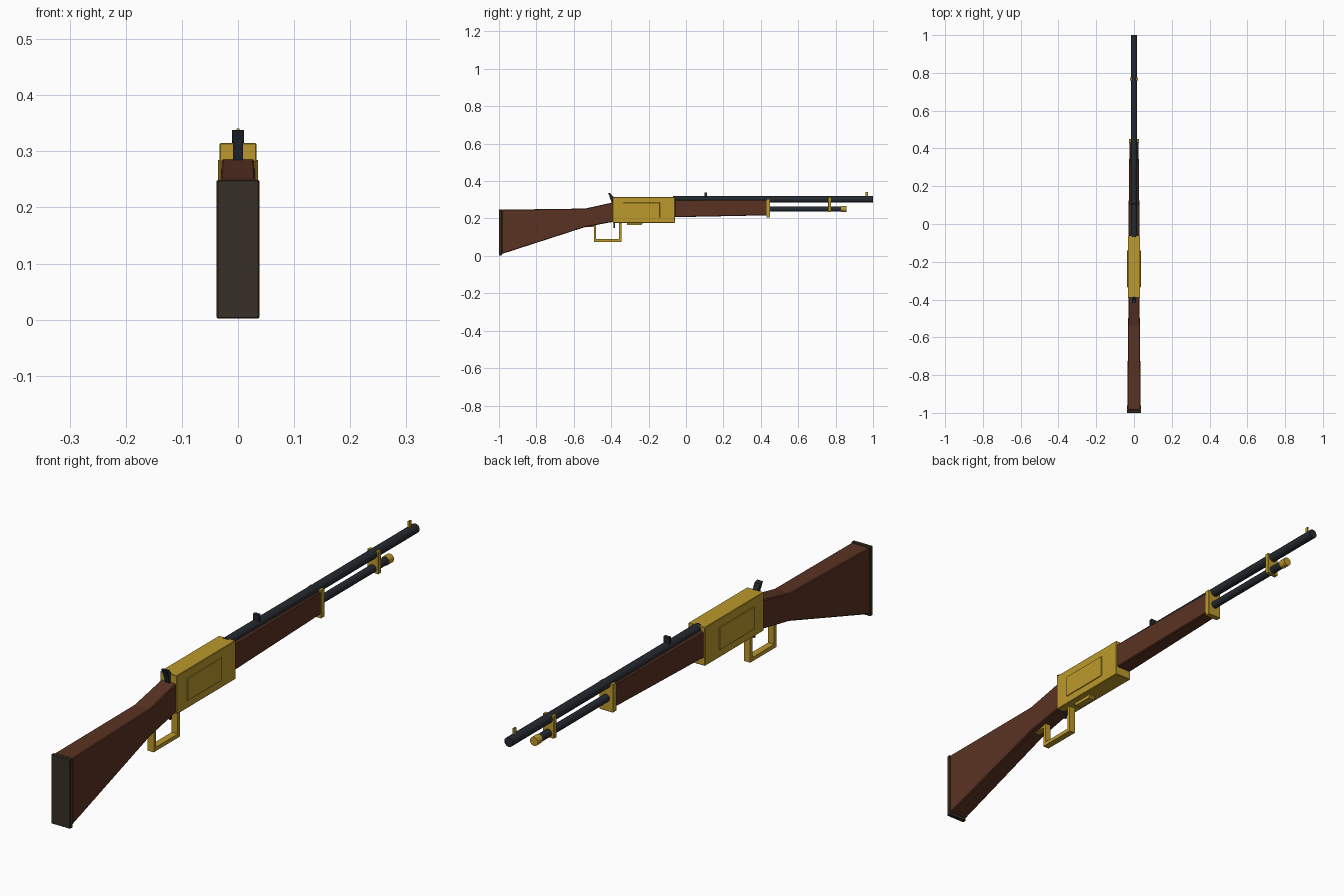
import bpy, bmesh, math
from mathutils import Matrix, Vector

if "Cube" in bpy.data.objects:
    bpy.data.objects.remove(bpy.data.objects["Cube"], do_unlink=True)


def material(name, rgb):
    m = bpy.data.materials.new(name)
    m.use_nodes = True
    m.diffuse_color = (*rgb, 1)
    m.node_tree.nodes["Principled BSDF"].inputs["Base Color"].default_value = (*rgb, 1)
    return m


brass = material("brass", (0.5, 0.32, 0.025))
wood = material("walnut wood", (0.1, 0.032, 0.016))
steel = material("blued steel", (0.018, 0.023, 0.03))
rubber = material("dark butt pad", (0.04, 0.029, 0.019))


def finish(name, bm, mat):
    bmesh.ops.recalc_face_normals(bm, faces=bm.faces)
    mesh = bpy.data.meshes.new(name)
    bm.to_mesh(mesh)
    bm.free()
    mesh.materials.append(mat)
    ob = bpy.data.objects.new(name, mesh)
    bpy.context.collection.objects.link(ob)
    return ob


def loft(name, sections, mat, bevel=0.0):
    """Rectangular sections along y: (y, half width, bottom, top)."""
    bm = bmesh.new()
    rings = [[bm.verts.new((x, y, z)) for x, z in
              ((-w, lo), (w, lo), (w, hi), (-w, hi))]
             for y, w, lo, hi in sections]
    for a, b in zip(rings, rings[1:]):
        for i in range(4):
            j = (i + 1) % 4
            bm.faces.new((a[i], a[j], b[j], b[i]))
    bm.faces.new(rings[0])
    bm.faces.new(rings[-1])
    ob = finish(name, bm, mat)
    if bevel:
        mod = ob.modifiers.new("edge_bevel", "BEVEL")
        mod.width = bevel
        mod.segments = 1
        mod.limit_method = "ANGLE"
        mod.angle_limit = math.radians(50)
    return ob


def block(name, y0, y1, w, lo, hi, mat, bevel=0.0):
    return loft(name, [(y0, w, lo, hi), (y1, w, lo, hi)], mat, bevel)


def tube(name, y0, y1, z, r, mat, sides=12):
    bm = bmesh.new()
    place = Matrix.Translation((0, (y0 + y1) / 2, z)) @ Matrix.Rotation(math.pi / 2, 4, "X")
    bmesh.ops.create_cone(bm, cap_ends=True, segments=sides, radius1=r,
                          radius2=r, depth=y1 - y0, matrix=place)
    return finish(name, bm, mat)


def plate(name, profile, w, mat):
    """Side outline of (y, z) points, extruded across x."""
    bm = bmesh.new()
    face = bm.faces.new([bm.verts.new((-w, y, z)) for y, z in profile])
    ext = bmesh.ops.extrude_face_region(bm, geom=[face])["geom"]
    verts = [v for v in ext if isinstance(v, bmesh.types.BMVert)]
    bmesh.ops.translate(bm, verts=verts, vec=Vector((2 * w, 0, 0)))
    return finish(name, bm, mat)


# Butt stock and pad
block("butt_pad", -1.0, -0.985, 0.038, 0.002, 0.249, rubber, 0.002)
loft("butt_stock", [(-0.985, 0.036, 0.01, 0.247), (-0.54, 0.031, 0.154, 0.253),
                    (-0.385, 0.029, 0.183, 0.287)], wood, 0.003)

# Receiver with raised side panels and loading plate
block("receiver", -0.392, -0.06, 0.033, 0.177, 0.315, brass, 0.002)
block("receiver_side_panels", -0.335, -0.14, 0.036, 0.205, 0.285, brass, 0.001)
plate("receiver_bottom_plate", [(-0.315, 0.18), (-0.315, 0.165), (-0.24, 0.165),
                                (-0.232, 0.172), (-0.232, 0.18)], 0.012, brass)

# Fore-end
loft("fore_end", [(-0.06, 0.03, 0.207, 0.3), (0.44, 0.024, 0.217, 0.298)], wood, 0.003)
block("fore_end_band", 0.43, 0.45, 0.027, 0.204, 0.304, brass, 0.001)

# Barrel and magazine tube
tube("barrel", -0.07, 1.0, 0.302, 0.017, steel)
tube("magazine_tube", 0.44, 0.835, 0.25, 0.014, steel)
tube("magazine_cap", 0.83, 0.857, 0.25, 0.016, brass)
block("barrel_band", 0.76, 0.776, 0.022, 0.234, 0.314, brass, 0.001)

# Sights
block("front_sight", 0.961, 0.973, 0.003, 0.31, 0.341, brass)
block("rear_sight", 0.1, 0.112, 0.011, 0.31, 0.338, steel)

# Hammer and trigger
plate("hammer_body", [(-0.375, 0.28), (-0.398, 0.285), (-0.41, 0.32),
                      (-0.395, 0.325), (-0.375, 0.3)], 0.009, steel)
plate("hammer_spur", [(-0.392, 0.315), (-0.408, 0.318), (-0.418, 0.338),
                      (-0.402, 0.334)], 0.011, steel)
block("trigger", -0.387, -0.379, 0.004, 0.148, 0.185, steel)

# Lever loop
for side, y in (("rear", -0.492), ("front", -0.357)):
    block("lever_" + side + "_leg", y, y + 0.012, 0.012, 0.077, 0.178 if side == "front" else 0.165, brass)
block("lever_bottom", -0.492, -0.345, 0.012, 0.075, 0.089, brass)
loft("lever_upper_bar", [(-0.54, 0.01, 0.153, 0.165), (-0.48, 0.01, 0.155, 0.17)], brass)
